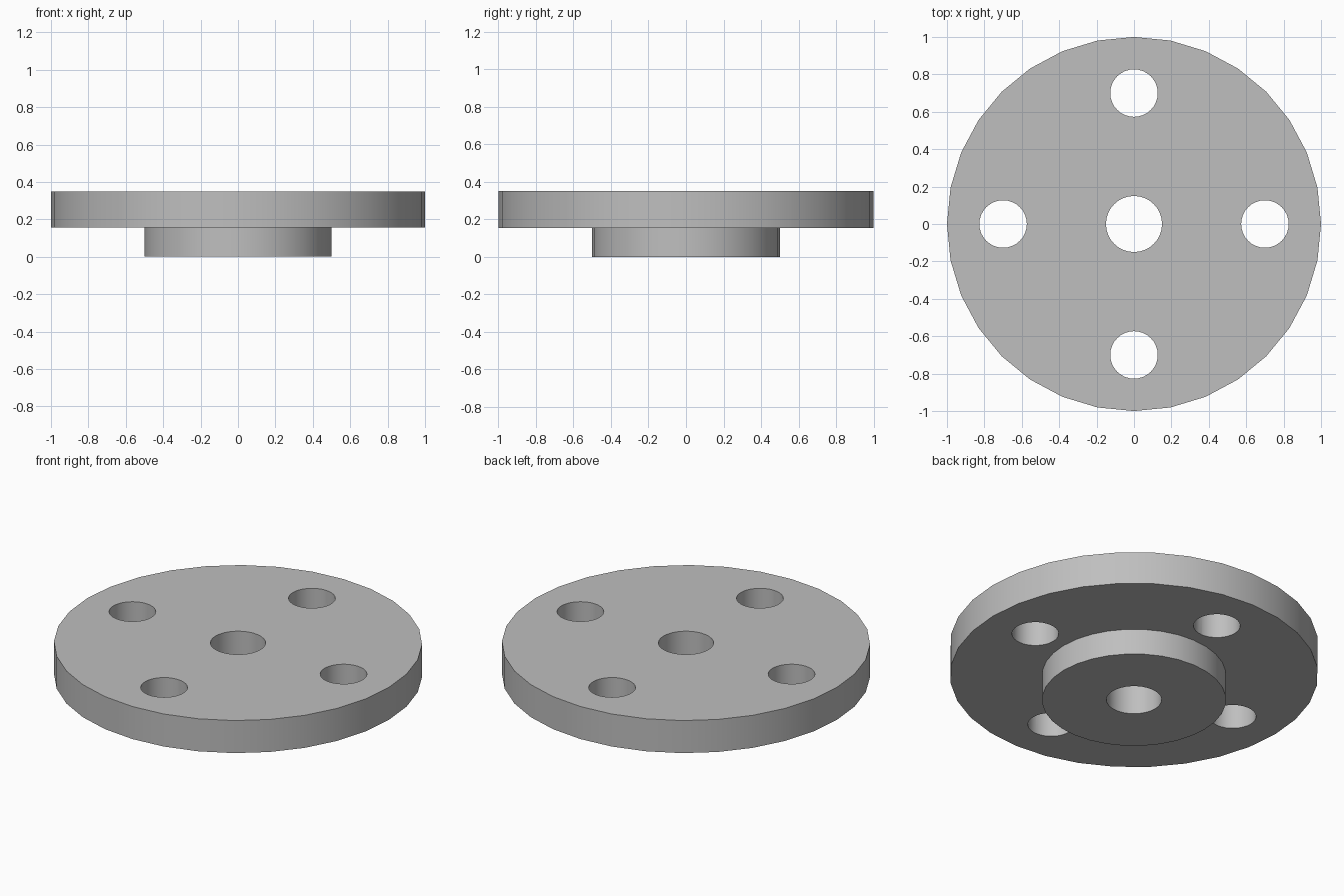
import bpy
import math

SIDES = 32

cube = bpy.data.objects.get("Cube")
if cube:
    bpy.data.objects.remove(cube, do_unlink=True)

# Plain grey metal
grey = bpy.data.materials.new("grey metal")
grey.use_nodes = True
colour = (0.52, 0.52, 0.52, 1)
grey.diffuse_color = colour
grey.node_tree.nodes["Principled BSDF"].inputs["Base Color"].default_value = colour


def lathe(name, profile):
    """Turn a closed (radius, height) profile around the z axis."""
    n = len(profile)
    verts, faces = [], []
    for i in range(SIDES):
        a = math.tau * i / SIDES
        verts += [(r * math.cos(a), r * math.sin(a), z) for r, z in profile]
        j = (i + 1) % SIDES
        for k in range(n):
            m = (k + 1) % n
            faces.append((i * n + k, j * n + k, j * n + m, i * n + m))
    mesh = bpy.data.meshes.new(name)
    mesh.from_pydata(verts, [], faces)
    mesh.materials.append(grey)
    obj = bpy.data.objects.new(name, mesh)
    bpy.context.collection.objects.link(obj)
    return obj


# Disc with a smaller hub below and a bore through both
flange = lathe("flange_with_hub", [
    (0.15, 0), (0.5, 0), (0.5, 0.155), (1, 0.155), (1, 0.35), (0.15, 0.35)])

# Four bolt holes
for i in range(4):
    a = math.tau * i / 4
    bpy.ops.mesh.primitive_cylinder_add(
        vertices=SIDES, radius=0.127, depth=0.6,
        location=(0.7 * math.cos(a), 0.7 * math.sin(a), 0.25))
    cutter = bpy.context.object
    cutter.name = "bolt_hole_cutter"
    cutter.hide_render = True
    cutter.data.materials.append(grey)
    hole = flange.modifiers.new("bolt_hole", "BOOLEAN")
    hole.operation = "DIFFERENCE"
    hole.solver = "EXACT"
    hole.object = cutter
    bpy.ops.object.select_all(action="DESELECT")
    flange.select_set(True)
    bpy.context.view_layer.objects.active = flange
    bpy.ops.object.modifier_apply(modifier=hole.name)
    bpy.data.objects.remove(cutter, do_unlink=True)

# Round walls smooth, rims sharp
bpy.ops.object.shade_smooth_by_angle(angle=math.radians(30))
